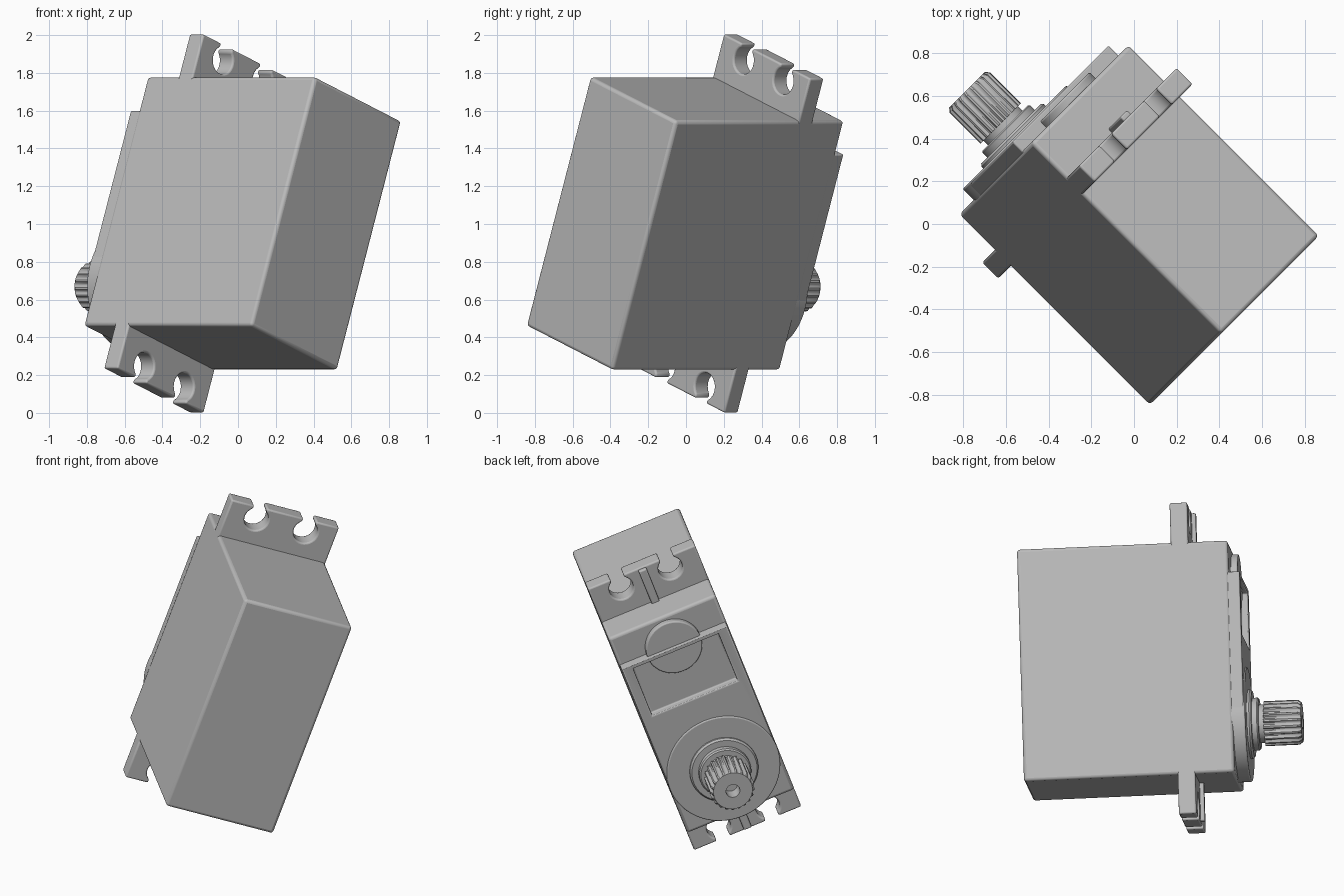
import bpy, bmesh, math
from mathutils import Matrix, Vector

cube = bpy.data.objects.get("Cube")
if cube:
    bpy.data.objects.remove(cube)

# One grey plastic
grey = bpy.data.materials.new("grey_plastic")
grey.use_nodes = True
colour = (0.5, 0.5, 0.5, 1)
grey.diffuse_color = colour
grey.node_tree.nodes["Principled BSDF"].inputs["Base Color"].default_value = colour

# Tilted local frame: X = height toward the shaft, Y = width, Z = length
S, T = math.sqrt(0.5), math.radians(20)
height = Vector((-S, S, 0))
width = Vector((S * math.cos(T), S * math.cos(T), -math.sin(T)))
length = height.cross(width)
frame = Matrix((height, width, length)).transposed().to_4x4()
frame.translation = (0.41, -0.51, 1.78)

W, L, H = 0.69, 1.403, 1.26
MID = W / 2
SHAFT = L - MID


def finish(name, bm, bevel=0.0):
    bmesh.ops.recalc_face_normals(bm, faces=bm.faces)
    mesh = bpy.data.meshes.new(name)
    bm.to_mesh(mesh)
    bm.free()
    mesh.materials.append(grey)
    obj = bpy.data.objects.new(name, mesh)
    bpy.context.collection.objects.link(obj)
    obj.matrix_world = frame
    bpy.ops.object.select_all(action='DESELECT')
    obj.select_set(True)
    bpy.context.view_layer.objects.active = obj
    bpy.ops.object.shade_smooth_by_angle(angle=math.radians(35))
    if bevel:
        add_bevel(obj, bevel)
    return obj


def add_bevel(obj, size):
    mod = obj.modifiers.new("bevel", 'BEVEL')
    mod.width = size
    mod.segments = 3
    mod.limit_method = 'ANGLE'
    mod.angle_limit = math.radians(40)


def prism(name, outline, low, high, bevel=0.0):
    """Extrude a (width, length) outline between two heights."""
    bm = bmesh.new()
    face = bm.faces.new([bm.verts.new((low, y, z)) for y, z in outline])
    out = bmesh.ops.extrude_face_region(bm, geom=[face])
    moved = [v for v in out["geom"] if isinstance(v, bmesh.types.BMVert)]
    bmesh.ops.translate(bm, verts=moved, vec=(high - low, 0, 0))
    return finish(name, bm, bevel)


def rect(y0, y1, z0, z1):
    return [(y0, z0), (y1, z0), (y1, z1), (y0, z1)]


def circle(y, z, r, n=64):
    return [(y + r * math.cos(math.tau * i / n), z + r * math.sin(math.tau * i / n))
            for i in range(n)]


def turned(name, rings, count=64, groove=0.0):
    """Stack rings of (radius, height) on the shaft axis, optionally grooved."""
    bm = bmesh.new()
    loops = []
    for r, x, grooved in rings:
        loop = []
        for i in range(count):
            a = math.tau * i / count
            q = r - groove if grooved and i % 4 > 1 else r
            loop.append(bm.verts.new((x, MID + q * math.cos(a), SHAFT + q * math.sin(a))))
        loops.append(loop)
    for a, b in zip(loops, loops[1:]):
        for i in range(count):
            j = (i + 1) % count
            bm.faces.new((a[i], a[j], b[j], b[i]))
    bm.faces.new(loops[0])
    bm.faces.new(loops[-1])
    return finish(name, bm)


# Case
prism("case", rect(0, W, 0, L), 0, H, 0.018)

# Raised deck with a rectangular recess
deck = prism("top_deck", rect(0.005, W - 0.005, 0.19, SHAFT), H - 0.03, 1.325)
cutter = prism("recess_cutter", rect(0.07, W - 0.07, 0.215, 0.555), 1.28, 1.4)
cutter.hide_render = True
cutter.hide_set(True)
cut = deck.modifiers.new("recess", 'BOOLEAN')
cut.object = cutter
cut.operation = 'DIFFERENCE'
add_bevel(deck, 0.008)

# Half round boss beside the deck
prism("round_boss", circle(MID, 0.2, 0.17), H - 0.02, 1.3, 0.008)

# Gear housing and stepped collars
prism("gear_housing", circle(MID, SHAFT, MID - 0.002, 96), H - 0.02, 1.333, 0.008)
turned("collar", [(0.207, 1.32, 0), (0.207, 1.345, 0), (0.197, 1.357, 0),
                  (0.157, 1.357, 0), (0.157, 1.387, 0), (0.149, 1.395, 0),
                  (0.115, 1.395, 0), (0.115, 1.43, 0)])

# Splined output shaft with a screw hole
turned("splined_shaft", [(0.134, 1.424, 1), (0.134, 1.628, 1), (0.118, 1.648, 0),
                         (0.042, 1.648, 0), (0.042, 1.56, 0)], 84, 0.014)


# Mounting tabs: keyhole notches open to the outer edge
def tab_outline():
    reach, hole_z, r, half = -0.24, -0.16, 0.073, 0.042
    pts = [(0, 0.03), (0, reach)]
    start = math.asin(half / r)
    for y in (MID - 0.158, MID + 0.158):
        pts.append((y - half, reach))
        for i in range(25):
            a = start + (math.tau - 2 * start) * i / 24
            pts.append((y - r * math.sin(a), hole_z - r * math.cos(a)))
        pts.append((y + half, reach))
    return pts + [(W, reach), (W, 0.03)]


for side in ("upper", "lower"):
    def place(pts):
        return pts if side == "upper" else [(y, L - z) for y, z in pts]
    prism(side + "_mounting_tab", place(tab_outline()), 0.92, 1.025, 0.01)
    prism(side + "_tab_rib", place(rect(MID - 0.025, MID + 0.025, -0.23, 0.02)),
          1.0, 1.05, 0.008)
